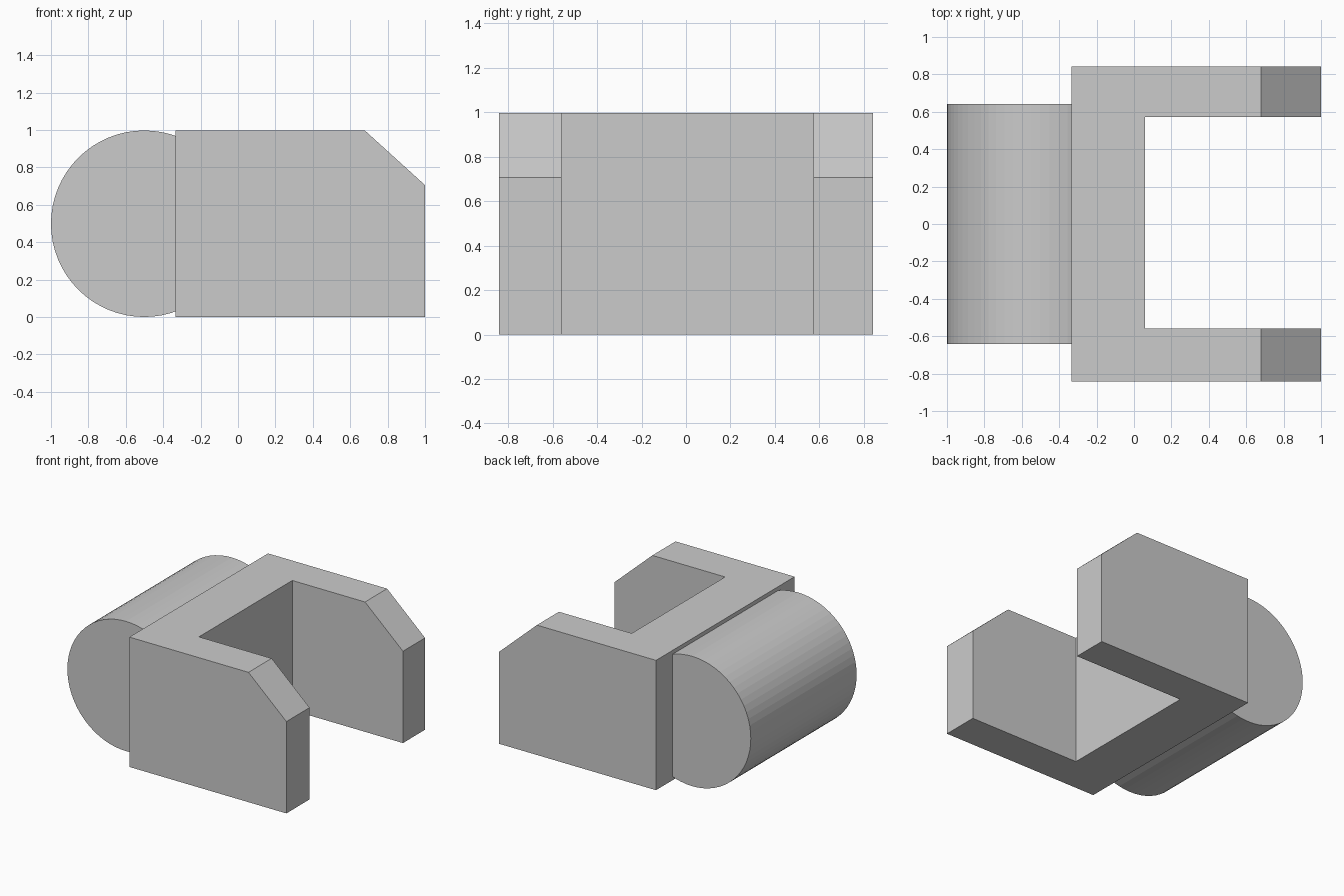
import bpy, bmesh
from math import pi
from mathutils import Matrix

if "Cube" in bpy.data.objects:
    bpy.data.objects.remove(bpy.data.objects["Cube"])


def add_object(name, bm):
    bmesh.ops.recalc_face_normals(bm, faces=bm.faces)
    mesh = bpy.data.meshes.new(name)
    bm.to_mesh(mesh)
    bm.free()
    obj = bpy.data.objects.new(name, mesh)
    bpy.context.collection.objects.link(obj)
    return obj


HEIGHT = 0.997

# Forked body: C-shaped plan extruded upwards
plan = [(-0.334, -0.841), (1, -0.841), (1, -0.56), (0.06, -0.56),
        (0.06, 0.573), (1, 0.573), (1, 0.841), (-0.334, 0.841)]
bm = bmesh.new()
base = bm.faces.new([bm.verts.new((x, y, 0)) for x, y in plan])
ext = bmesh.ops.extrude_face_region(bm, geom=[base], use_keep_orig=True)
top = [v for v in ext["geom"] if isinstance(v, bmesh.types.BMVert)]
bmesh.ops.translate(bm, verts=top, vec=(0, 0, HEIGHT))

# Sloped corners: slice both arm tips with one plane and cap the cuts
bmesh.ops.bisect_plane(bm, geom=bm.verts[:] + bm.edges[:] + bm.faces[:],
                       plane_co=(0.678, 0, HEIGHT),
                       plane_no=(HEIGHT - 0.705, 0, 1 - 0.678),
                       clear_outer=True)
bmesh.ops.holes_fill(bm, edges=[e for e in bm.edges if e.is_boundary], sides=0)
add_object("forked_body", bm)

# Round hinge barrel along y, sunk into the back of the body
radius = HEIGHT / 2
bm = bmesh.new()
bmesh.ops.create_cone(bm, cap_ends=True, segments=64, radius1=radius,
                      radius2=radius, depth=1.284,
                      matrix=Matrix.Translation((-1 + radius, 0, radius))
                      @ Matrix.Rotation(pi / 2, 4, 'X'))
add_object("hinge_barrel", bm)
